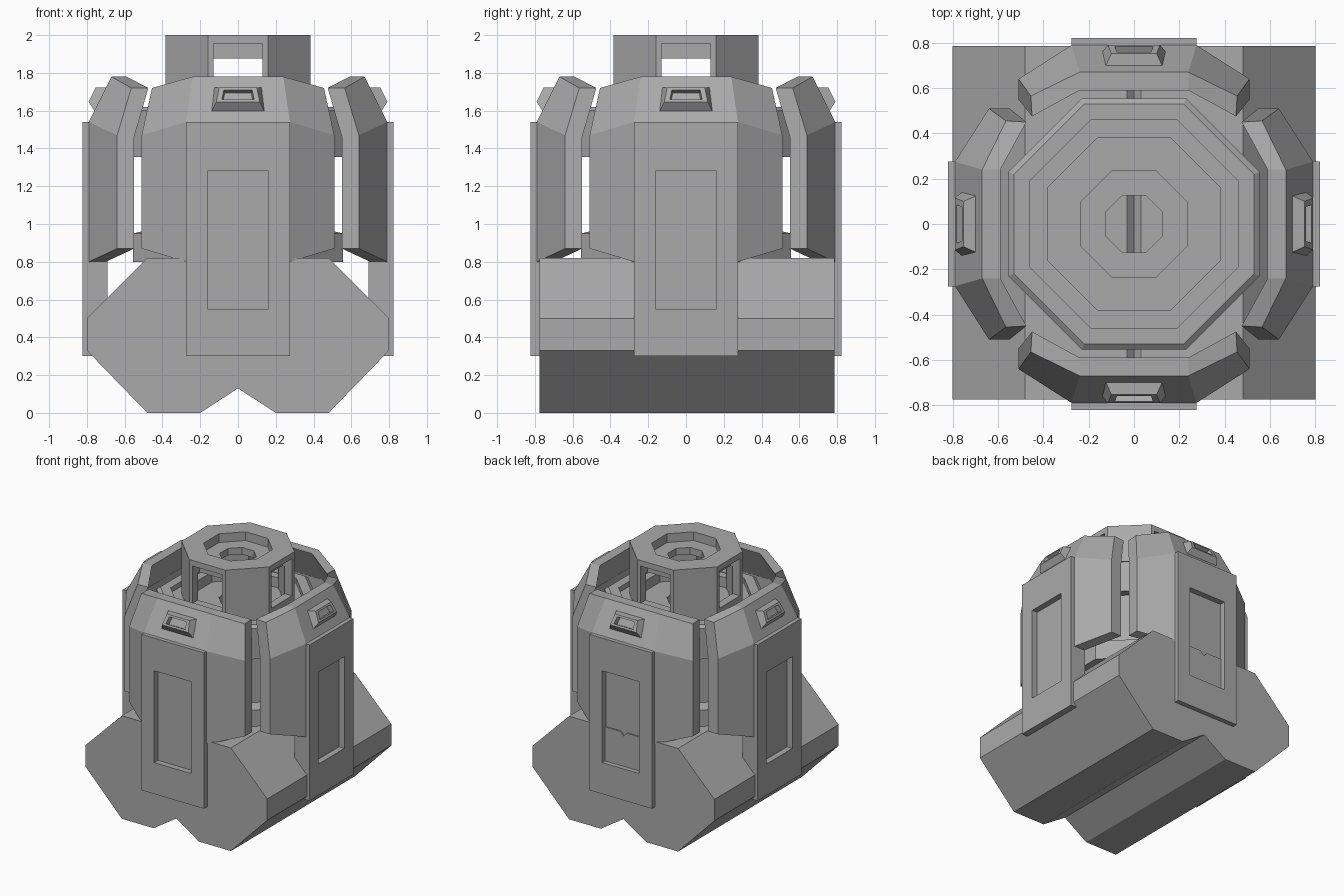
import bpy, bmesh, math
from mathutils import Matrix, Vector

old = bpy.data.objects.get("Cube")
if old:
    bpy.data.objects.remove(old, do_unlink=True)

grey = bpy.data.materials.new("plain_grey")
grey.use_nodes = True
GREY = (0.4, 0.4, 0.4, 1)
grey.diffuse_color = GREY
grey.node_tree.nodes["Principled BSDF"].inputs["Base Color"].default_value = GREY


def loft(name, loops, closed=False, matrix=Matrix()):
    """Bridge equal-length point loops; cap both ends unless closed."""
    bm = bmesh.new()
    rows = [[bm.verts.new(matrix @ Vector(p)) for p in loop] for loop in loops]
    n = len(rows[0])
    pairs = list(zip(rows, rows[1:]))
    if closed:
        pairs.append((rows[-1], rows[0]))
    else:
        bm.faces.new(rows[0])
        bm.faces.new(rows[-1])
    for a, b in pairs:
        for i in range(n):
            j = (i + 1) % n
            bm.faces.new((a[i], a[j], b[j], b[i]))
    bmesh.ops.recalc_face_normals(bm, faces=bm.faces)
    mesh = bpy.data.meshes.new(name)
    bm.to_mesh(mesh)
    bm.free()
    mesh.materials.append(grey)
    obj = bpy.data.objects.new(name, mesh)
    bpy.context.collection.objects.link(obj)
    return obj


def octagon_ring(name, profile):
    """Spin a closed (flat radius, z) profile into an eight-sided ring."""
    k = 1 / math.cos(math.pi / 8)
    loops = []
    for i in range(8):
        a = (i + 0.5) * math.pi / 4
        loops.append([(r * k * math.cos(a), r * k * math.sin(a), z) for r, z in profile])
    return loft(name, loops, closed=True)


def rect(depth, half_low, half_high, low, high):
    """Upright rectangle or trapezoid facing -y."""
    return [(-half_low, -depth, low), (half_low, -depth, low),
            (half_high, -depth, high), (-half_high, -depth, high)]


# Base block: notched profile drawn along y
half = [(0, 0.13), (0.2, 0), (0.48, 0), (0.8, 0.33), (0.8, 0.5),
        (0.48, 0.82), (0.03, 0.82), (0, 0.79)]
profile = half + [(-x, z) for x, z in reversed(half[1:-1])]
loft("base_block", [[(x, y, z) for x, z in profile] for y in (-0.775, 0.785)])

# Core with wide lower and upper collars
octagon_ring("core", [(0.13, 0.8), (0.555, 0.8), (0.555, 0.95), (0.47, 0.97),
                      (0.47, 1.37), (0.555, 1.355), (0.555, 1.6), (0.53, 1.62),
                      (0.46, 1.62), (0.46, 1.58), (0.13, 1.58)])

# Turret with stepped top opening
turret = octagon_ring("turret", [(0.385, 1.57), (0.385, 2), (0.235, 2), (0.235, 1.93),
                                 (0.125, 1.93), (0.125, 1.875), (0.32, 1.875), (0.32, 1.57)])

# Shell segment cross-sections: (radius, z, sideways half width)
centre = [(0.79, 0.8, 0.275), (0.79, 1.53, 0.275), (0.79, 1.54, 0.275), (0.67, 1.78, 0.24),
          (0.59, 1.78, 0.24), (0.7, 1.52, 0.27), (0.7, 0.8, 0.27)]
end = [(0.64, 0.87, 0.51), (0.64, 1.46, 0.51), (0.64, 1.47, 0.51), (0.565, 1.72, 0.455),
       (0.475, 1.72, 0.45), (0.55, 1.46, 0.51), (0.55, 0.87, 0.51)]
# The strip behind the door panel is set back to make room for its recess
behind = [(0.74, z, w - 0.004) if i < 2 else (r, z, w - 0.004)
          for i, (r, z, w) in enumerate(centre)]


def section(points, side):
    return [(side * w, -r, z) for r, z, w in points]


for i, label in enumerate(("front", "left", "back", "right")):
    turn = Matrix.Rotation(i * math.pi / 2, 4, "Z")

    # Armoured shell
    loft(label + "_shell", [section(end, -1), section(centre, -1), section(behind, -1),
                            section(behind, 1), section(centre, 1), section(end, 1)],
         matrix=turn)

    # Door panel with a recess
    loft(label + "_door_panel", [rect(0.69, 0.275, 0.275, 0.3, 1.54),
                                 rect(0.822, 0.275, 0.275, 0.3, 1.54),
                                 rect(0.822, 0.162, 0.162, 0.55, 1.28),
                                 rect(0.775, 0.162, 0.162, 0.55, 1.28)], matrix=turn)

    # Hooded vent standing on the sloped shoulder
    tilt = Matrix.Translation((0, -0.728, 1.66)) @ Matrix.Rotation(-math.atan2(0.12, 0.24), 4, "X")
    loft(label + "_vent", [rect(-0.02, 0.14, 0.125, -0.07, 0.07),
                           rect(0, 0.14, 0.125, -0.07, 0.07),
                           rect(0.05, 0.115, 0.1, -0.04, 0.045),
                           rect(0.05, 0.085, 0.075, -0.025, 0.03),
                           rect(0.015, 0.08, 0.07, -0.025, 0.03)], matrix=turn @ tilt)

    # Turret window
    cutter = loft(label + "_window_cutter", [rect(0.3, 0.13, 0.13, 1.66, 1.955),
                                             rect(0.45, 0.13, 0.13, 1.66, 1.955)], matrix=turn)
    cutter.hide_render = True
    cutter.hide_set(True)
    cutter.display_type = "WIRE"
    cut = turret.modifiers.new(label + "_window", "BOOLEAN")
    cut.operation = "DIFFERENCE"
    cut.solver = "EXACT"
    cut.object = cutter
